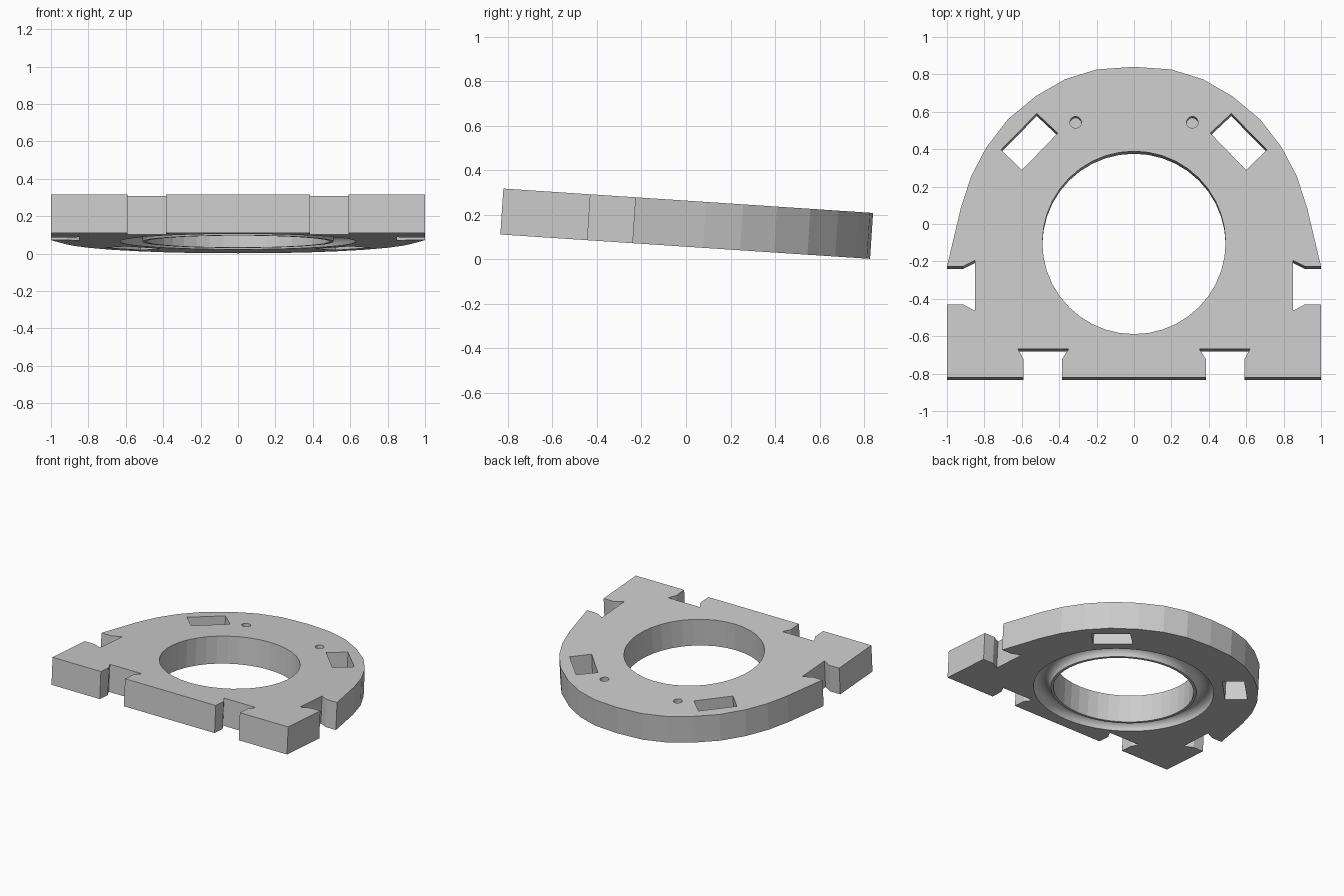
import bpy, bmesh, math

if "Cube" in bpy.data.objects:
    bpy.data.objects.remove(bpy.data.objects["Cube"])

TILT = math.radians(-3.77)
THICK = 0.2065
HOLE_Y = -0.1

grey = bpy.data.materials.new("light grey")
grey.use_nodes = True
colour = (0.6, 0.6, 0.6, 1)
grey.diffuse_color = colour
grey.node_tree.nodes["Principled BSDF"].inputs["Base Color"].default_value = colour


def finish(bm, name):
    bmesh.ops.recalc_face_normals(bm, faces=bm.faces)
    mesh = bpy.data.meshes.new(name)
    bm.to_mesh(mesh)
    bm.free()
    mesh.materials.append(grey)
    obj = bpy.data.objects.new(name, mesh)
    bpy.context.collection.objects.link(obj)
    return obj


def prism(name, points, bottom, top):
    """Extrude a flat outline between two heights."""
    bm = bmesh.new()
    face = bm.faces.new([bm.verts.new((x, y, bottom)) for x, y in points])
    grown = bmesh.ops.extrude_face_region(bm, geom=[face])["geom"]
    verts = [v for v in grown if isinstance(v, bmesh.types.BMVert)]
    bmesh.ops.translate(bm, verts=verts, vec=(0, 0, top - bottom))
    return finish(bm, name)


def circle(cx, cy, r, n):
    return [(cx + r * math.cos(2 * math.pi * i / n),
             cy + r * math.sin(2 * math.pi * i / n)) for i in range(n)]


def cut(target, cutter):
    cutter.hide_render = True
    mod = target.modifiers.new("cut", "BOOLEAN")
    mod.object, mod.operation, mod.solver = cutter, "DIFFERENCE", "EXACT"
    bpy.context.view_layer.objects.active = target
    bpy.ops.object.modifier_apply(modifier=mod.name)
    bpy.data.objects.remove(cutter)


# Plate outline with an arched back and flared notches: right half, mirrored
half = [(0.385, -0.822), (0.385, -0.725), (0.35, -0.67), (0.62, -0.67),
        (0.59, -0.725), (0.59, -0.822), (1, -0.822), (1, -0.43),
        (0.915, -0.43), (0.85, -0.465), (0.85, -0.195), (0.915, -0.228),
        (1, -0.228), (0.925, 0.09), (0.87, 0.257), (0.79, 0.41),
        (0.675, 0.56), (0.525, 0.685), (0.37, 0.775), (0.2, 0.828)]
outline = half + [(0, 0.842)] + [(-x, y) for x, y in reversed(half)]
plate = prism("mounting_plate", outline, -THICK, 0)

# Central bore
cut(plate, prism("bore_cutter", circle(0, HOLE_Y, 0.49, 40), -1, 1))

# Angled windows and blind pin holes on both sides
window = [(0.52, 0.592), (0.71, 0.398), (0.6, 0.288), (0.408, 0.487)]
for s in (1, -1):
    cut(plate, prism("window_cutter", [(s * x, y) for x, y in window], -1, 1))
    cut(plate, prism("pin_cutter", circle(s * 0.312, 0.545, 0.031, 20), -0.12, 1))

# Rounded ring groove underneath
bpy.ops.mesh.primitive_torus_add(location=(0, HOLE_Y, -THICK), major_radius=0.57,
                                 minor_radius=0.06, major_segments=64, minor_segments=20)
groove = bpy.context.object
groove.name = "groove_cutter"
groove.data.materials.append(grey)
cut(plate, groove)

# Smooth only the groove surface
for f in plate.data.polygons:
    r = math.hypot(f.center.x, f.center.y - HOLE_Y)
    f.use_smooth = 0.505 < r < 0.64 and -THICK + 0.001 < f.center.z < -0.13
bm = bmesh.new()
bm.from_mesh(plate.data)
for e in bm.edges:
    e.smooth = len(e.link_faces) == 2 and e.calc_face_angle(0) < math.radians(30)
bm.to_mesh(plate.data)
bm.free()

# Lean the plate toward the back
plate.rotation_euler.x = TILT
plate.location.z = 0.2635
